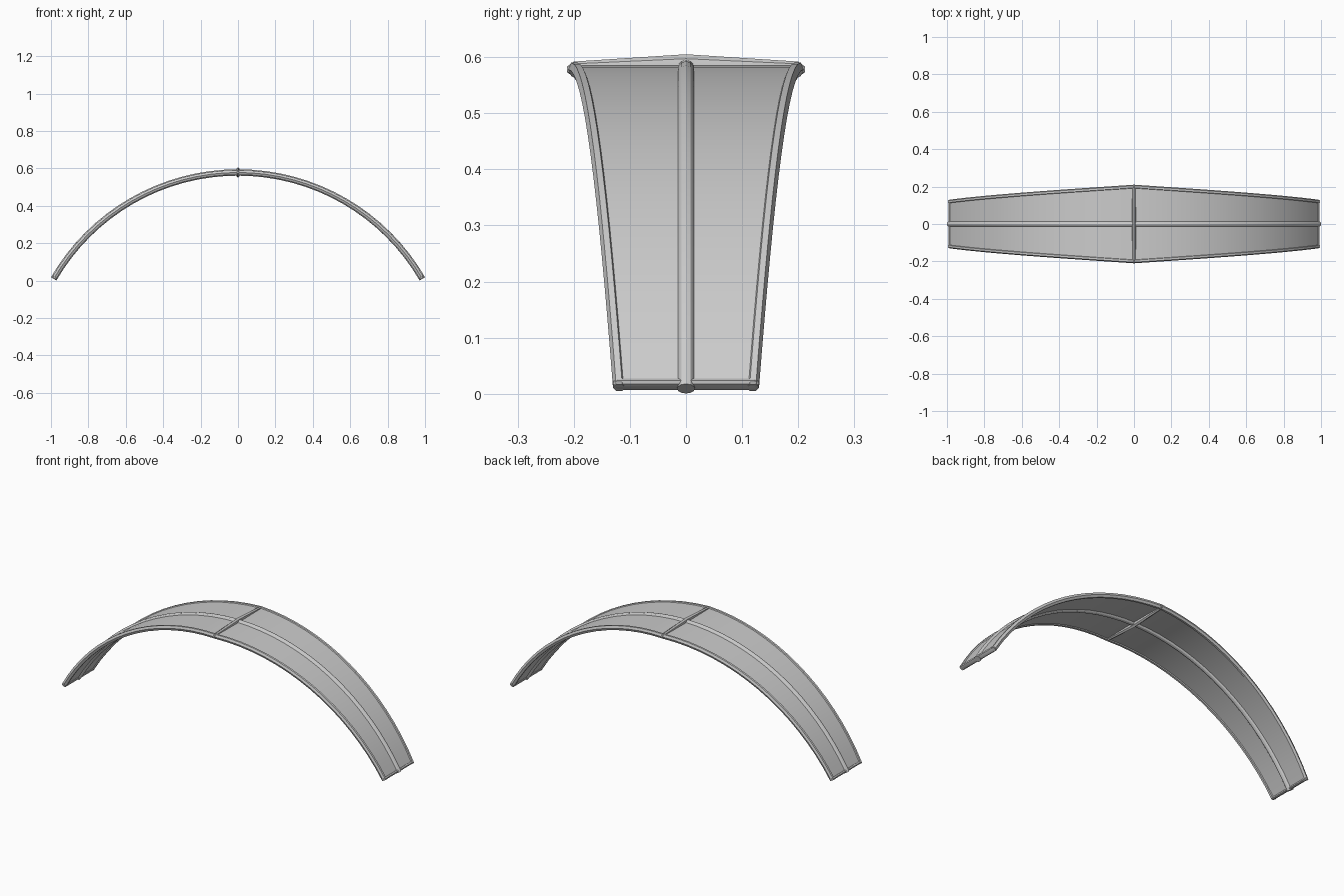
import bpy, bmesh
from math import sin, cos, pi, radians

if "Cube" in bpy.data.objects:
    bpy.data.objects.remove(bpy.data.objects["Cube"])

R, ZC, HALF, N = 1.138, -0.56, radians(60), 32


def arc(t, y, r, s=0.0):
    """Point at arc angle t, radial offset r, tangential offset s."""
    return ((R + r) * sin(t) + s * cos(t), y, ZC + (R + r) * cos(t) - s * sin(t))


def half_width(t):
    return 0.21 - 0.08 * abs(t) / HALF


def loft(name, rings):
    bm = bmesh.new()
    loops = [[bm.verts.new(p) for p in ring] for ring in rings]
    n = len(loops[0])
    for a, b in zip(loops, loops[1:]):
        for i in range(n):
            j = (i + 1) % n
            bm.faces.new((a[i], a[j], b[j], b[i]))
    bm.faces.new(loops[0])
    bm.faces.new(loops[-1])
    bmesh.ops.recalc_face_normals(bm, faces=bm.faces)
    me = bpy.data.meshes.new(name)
    bm.to_mesh(me)
    bm.free()
    ob = bpy.data.objects.new(name, me)
    bpy.context.collection.objects.link(ob)
    bpy.ops.object.select_all(action='DESELECT')
    ob.select_set(True)
    bpy.context.view_layer.objects.active = ob
    bpy.ops.object.shade_smooth_by_angle(angle=radians(30))
    return ob


def sweep(name, section, limit=HALF):
    """Sweep a (y, r) section along the arch."""
    ts = [-limit + 2 * limit * i / N for i in range(N + 1)]
    return loft(name, [[arc(t, y, r) for y, r in section(t)] for t in ts])


def circle(n, ry, rr):
    return [(ry * cos(2 * pi * i / n), rr * sin(2 * pi * i / n)) for i in range(n)]


def cross_bar(name, t, stations, n=8):
    """Bar across the band; stations are (y, tangential radius, radial radius)."""
    return loft(name, [[arc(t, y, r, s) for s, r in circle(n, a, b)]
                       for y, a, b in stations])


# curved panel that narrows towards both ends
def panel(t):
    w = half_width(t) - 0.008
    return [(-w, -0.007), (w, -0.007), (w, 0.007), (-w, 0.007)]


sweep("panel", panel, HALF - 0.004)

# pointed rims along the long edges
for side, label in ((-1, "front"), (1, "back")):
    sweep(label + "_rim", lambda t: [(side * (half_width(t) - 0.011) + y, r)
                                     for y, r in circle(6, 0.011, 0.014)], HALF - 0.002)

# centre rod along the arch
sweep("centre_rod", lambda t: circle(12, 0.016, 0.017))

# cross rib at the top, thickest in the middle
cross_bar("top_rib", 0, [(-0.212, 0.005, 0.005), (-0.2, 0.01, 0.014),
                         (0, 0.012, 0.027),
                         (0.2, 0.01, 0.014), (0.212, 0.005, 0.005)])

# bars closing both ends
for s, label in ((-1, "left"), (1, "right")):
    cross_bar(label + "_end_bar", s * (HALF - 0.008),
              [(-0.13, 0.005, 0.007), (-0.122, 0.008, 0.014),
               (0.122, 0.008, 0.014), (0.13, 0.005, 0.007)])
